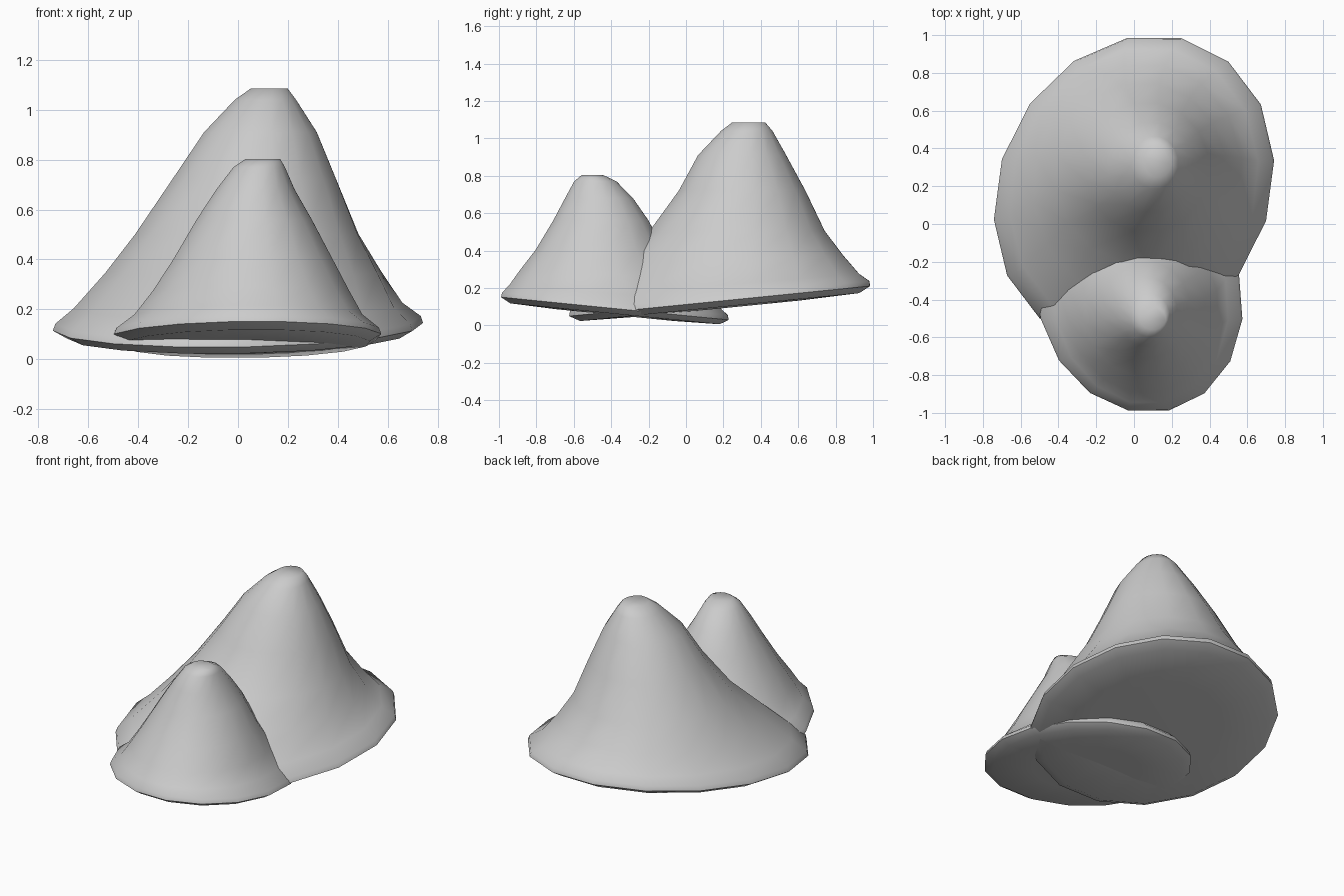
import bpy, bmesh, math


def loft_mound(name, rings, sides, twist, shear, slope, pivot_y):
    """Stack of ellipses (z, cx, cy, rx, ry, tilt), capped at both ends."""
    bm = bmesh.new()
    loops = []
    for z, cx, cy, rx, ry, tilt in rings:
        loop = []
        for i in range(sides):
            a = 2 * math.pi * i / sides + twist
            dy = ry * math.sin(a)
            x = cx + rx * math.cos(a) + shear * tilt * dy
            y = cy + dy
            loop.append(bm.verts.new((x, y, z + tilt * slope * (y - pivot_y))))
        loops.append(loop)
    for lo, hi in zip(loops, loops[1:]):
        for i in range(sides):
            j = (i + 1) % sides
            bm.faces.new((lo[i], lo[j], hi[j], hi[i]))
    bm.faces.new(loops[0][::-1])
    bm.faces.new(loops[-1])
    bmesh.ops.recalc_face_normals(bm, faces=bm.faces)
    mesh = bpy.data.meshes.new(name)
    bm.to_mesh(mesh)
    bm.free()
    obj = bpy.data.objects.new(name, mesh)
    bpy.context.collection.objects.link(obj)
    bpy.ops.object.select_all(action='DESELECT')
    obj.select_set(True)
    bpy.context.view_layer.objects.active = obj
    bpy.ops.object.shade_smooth_by_angle(angle=math.radians(60))
    return obj


# Large rear mound: underside, rim lip, then bell profile up to the peak
large_rings = [
    (0.090, 0.00, 0.18, 0.40, 0.44, 1.0),
    (0.098, 0.00, 0.18, 0.68, 0.76, 1.0),
    (0.130, 0.00, 0.18, 0.735, 0.82, 1.0),
    (0.158, 0.00, 0.18, 0.725, 0.815, 1.0),
    (0.215, 0.00, 0.19, 0.655, 0.75, 0.8),
    (0.35, 0.02, 0.23, 0.555, 0.62, 0.4),
    (0.50, 0.035, 0.27, 0.455, 0.48, 0.1),
    (0.72, 0.065, 0.30, 0.335, 0.345, 0.0),
    (0.91, 0.09, 0.30, 0.23, 0.24, 0.0),
    (1.04, 0.11, 0.325, 0.125, 0.14, 0.0),
    (1.085, 0.125, 0.335, 0.075, 0.09, 0.0),
]
loft_mound("large_mound", large_rings, 16, math.radians(11), 0.13, 0.10, 0.18)

# Small front mound: tilted the other way, its base tucked under the large one
small_rings = [
    (0.055, 0.03, -0.38, 0.28, 0.32, 1.0),
    (0.062, 0.03, -0.38, 0.50, 0.57, 1.0),
    (0.090, 0.03, -0.38, 0.545, 0.62, 1.0),
    (0.115, 0.03, -0.38, 0.535, 0.615, 1.0),
    (0.17, 0.035, -0.40, 0.465, 0.555, 0.8),
    (0.27, 0.05, -0.44, 0.40, 0.46, 0.4),
    (0.40, 0.06, -0.46, 0.325, 0.35, 0.1),
    (0.56, 0.065, -0.455, 0.235, 0.26, 0.0),
    (0.68, 0.07, -0.465, 0.16, 0.185, 0.0),
    (0.77, 0.085, -0.485, 0.105, 0.115, 0.0),
    (0.803, 0.10, -0.50, 0.07, 0.06, 0.0),
]
loft_mound("small_mound", small_rings, 16, math.radians(11), -0.08, -0.10, -0.38)
